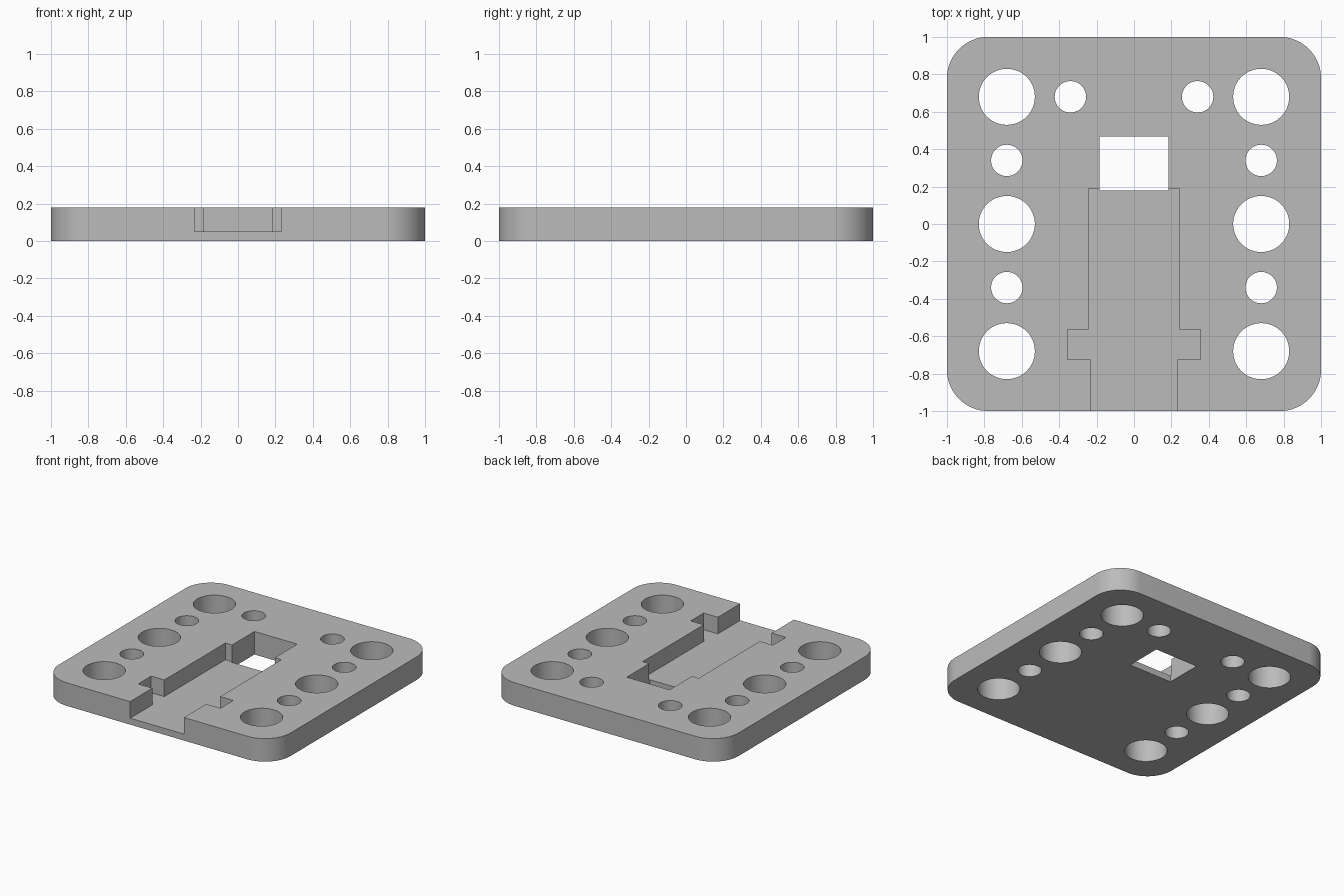
import bpy
import bmesh
from math import cos, sin, pi, radians

if "Cube" in bpy.data.objects:
    bpy.data.objects.remove(bpy.data.objects["Cube"], do_unlink=True)

THICK = 0.18
FLOOR = 0.05
CORNER = 0.22

grey = bpy.data.materials.new("plain grey")
grey.use_nodes = True
colour = (0.5, 0.5, 0.5, 1)
grey.diffuse_color = colour
grey.node_tree.nodes["Principled BSDF"].inputs["Base Color"].default_value = colour


def prism(name, outline, z0, z1):
    """Extrude a counter-clockwise outline from z0 to z1."""
    bm = bmesh.new()
    face = bm.faces.new([bm.verts.new((x, y, z0)) for x, y in outline])
    top = bmesh.ops.extrude_face_region(bm, geom=[face])["geom"]
    verts = [v for v in top if isinstance(v, bmesh.types.BMVert)]
    bmesh.ops.translate(bm, verts=verts, vec=(0, 0, z1 - z0))
    bmesh.ops.recalc_face_normals(bm, faces=bm.faces)
    mesh = bpy.data.meshes.new(name)
    bm.to_mesh(mesh)
    bm.free()
    mesh.materials.append(grey)
    obj = bpy.data.objects.new(name, mesh)
    bpy.context.collection.objects.link(obj)
    return obj


def arc(x, y, radius, start, sweep, steps):
    angles = [start + sweep * i / steps for i in range(steps + 1)]
    return [(x + radius * cos(a), y + radius * sin(a)) for a in angles]


def cut(target, cutter):
    """Subtract a cutter from the target and discard it."""
    cutter.hide_render = True
    mod = target.modifiers.new("cut", "BOOLEAN")
    mod.operation = "DIFFERENCE"
    mod.solver = "EXACT"
    mod.object = cutter
    bpy.context.view_layer.objects.active = target
    bpy.ops.object.modifier_apply(modifier=mod.name)
    bpy.data.objects.remove(cutter, do_unlink=True)


# Rounded square plate
c = 1 - CORNER
outline = []
for i, (x, y) in enumerate([(c, c), (-c, c), (-c, -c), (c, -c)]):
    outline += arc(x, y, CORNER, i * pi / 2, pi / 2, 16)
plate = prism("mounting_plate", outline, 0, THICK)

# Stepped channel, open at the front
half = [(0.232, -1.1), (0.232, -0.725), (0.355, -0.725),
        (0.355, -0.565), (0.242, -0.565), (0.242, 0.19)]
channel = half + [(-x, y) for x, y in reversed(half)]
cut(plate, prism("channel_cutter", channel, FLOOR, THICK + 0.1))

# Rectangular through window at the end of the channel
window = [(-0.185, 0.18), (0.185, 0.18), (0.185, 0.467), (-0.185, 0.467)]
cut(plate, prism("window_cutter", window, -0.1, THICK + 0.1))

# Round through holes, mirrored left and right
large, small = 0.15, 0.084
holes = [(0.68, y, large) for y in (-0.68, 0, 0.68)]
holes += [(0.68, y, small) for y in (-0.34, 0.34)]
holes.append((0.34, 0.68, small))
for x, y, radius in holes:
    for side in (-1, 1):
        ring = arc(side * x, y, radius, 0, 2 * pi, 48)[:-1]
        cut(plate, prism("hole_cutter", ring, -0.1, THICK + 0.1))

# Smooth round walls, sharp rims
bpy.ops.object.select_all(action="DESELECT")
plate.select_set(True)
bpy.context.view_layer.objects.active = plate
bpy.ops.object.shade_smooth_by_angle(angle=radians(30))
